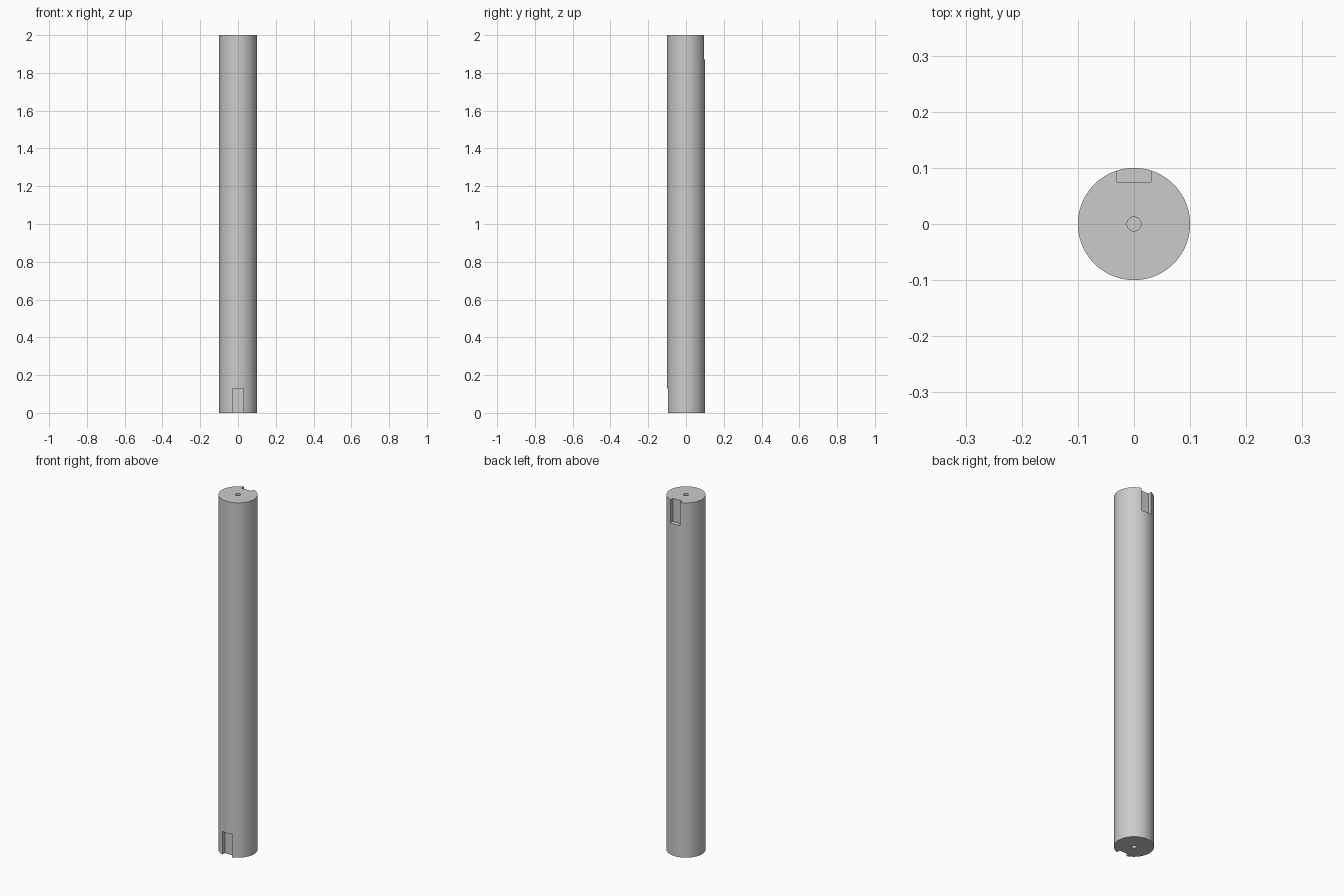
import bpy
import math

if "Cube" in bpy.data.objects:
    bpy.data.objects.remove(bpy.data.objects["Cube"])

RADIUS, LENGTH = 0.1, 2.0
KEY_HALF_WIDTH, KEY_FLOOR, KEY_LENGTH = 0.03, 0.075, 0.13
HOLE_RADIUS, HOLE_DEPTH = 0.0125, 0.05
MARGIN = 0.05


def cylinder(name, radius, z0, z1, sides):
    bpy.ops.mesh.primitive_cylinder_add(
        vertices=sides, radius=radius, depth=z1 - z0, location=(0, 0, (z0 + z1) / 2))
    bpy.context.object.name = name
    return bpy.context.object


def box(name, lo, hi):
    bpy.ops.mesh.primitive_cube_add(size=1, location=[(a + b) / 2 for a, b in zip(lo, hi)])
    obj = bpy.context.object
    obj.name = name
    obj.scale = [b - a for a, b in zip(lo, hi)]
    bpy.ops.object.transform_apply(location=False, rotation=False, scale=True)
    return obj


def cut(target, cutter):
    cutter.hide_render = True
    mod = target.modifiers.new("cut", 'BOOLEAN')
    mod.operation, mod.solver, mod.object = 'DIFFERENCE', 'EXACT', cutter
    bpy.context.view_layer.objects.active = target
    bpy.ops.object.modifier_apply(modifier=mod.name)
    bpy.data.objects.remove(cutter)


# Round shaft
shaft = cylinder("shaft", RADIUS, 0, LENGTH, 128)

# Keyways: back side at the top end, front side at the bottom end
w = KEY_HALF_WIDTH
cut(shaft, box("top_keyway_cutter", (-w, KEY_FLOOR, LENGTH - KEY_LENGTH),
               (w, RADIUS + MARGIN, LENGTH + MARGIN)))
cut(shaft, box("bottom_keyway_cutter", (-w, -RADIUS - MARGIN, -MARGIN),
               (w, -KEY_FLOOR, KEY_LENGTH)))

# Blind centre holes in both ends
cut(shaft, cylinder("top_hole_cutter", HOLE_RADIUS, LENGTH - HOLE_DEPTH, LENGTH + MARGIN, 32))
cut(shaft, cylinder("bottom_hole_cutter", HOLE_RADIUS, -MARGIN, HOLE_DEPTH, 32))

# Smooth the round walls, keep the machined edges sharp
bpy.ops.object.select_all(action='DESELECT')
shaft.select_set(True)
bpy.context.view_layer.objects.active = shaft
bpy.ops.object.shade_smooth_by_angle(angle=math.radians(30))
